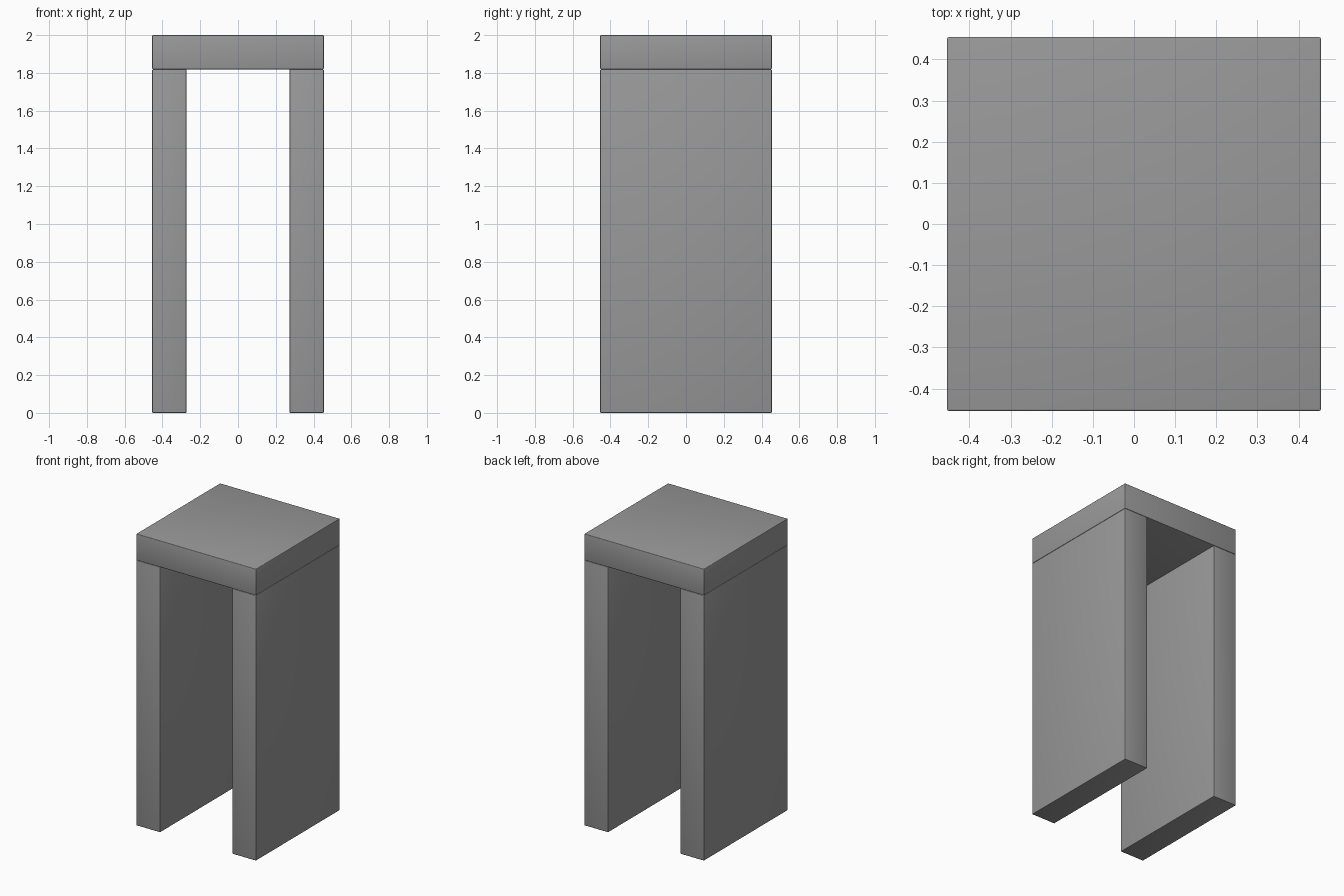
import bpy
import math

if "Cube" in bpy.data.objects:
    bpy.data.objects.remove(bpy.data.objects["Cube"])

W = 0.908      # footprint, square
T = 0.181      # slab thickness
H = 2.0        # overall height

# Dark grey stone
stone = bpy.data.materials.new("dark_stone")
stone.diffuse_color = (0.32, 0.32, 0.32, 1)
stone.use_nodes = True
stone.node_tree.nodes["Principled BSDF"].inputs["Base Color"].default_value = stone.diffuse_color


def block(name, size, centre):
    """Stone slab with very finely rounded edges."""
    bpy.ops.mesh.primitive_cube_add(size=1, location=centre)
    ob = bpy.context.object
    ob.name = name
    ob.scale = size
    bpy.ops.object.transform_apply(location=False, rotation=False, scale=True)
    ob.data.materials.append(stone)
    bevel = ob.modifiers.new("rounded_edges", 'BEVEL')
    bevel.width = 0.004
    bevel.segments = 3
    bpy.ops.object.modifier_apply(modifier=bevel.name)
    bpy.ops.object.shade_smooth_by_angle(angle=math.radians(35))
    return ob


# Two upright slabs
for side, name in ((-1, "left_upright"), (1, "right_upright")):
    block(name, (T, W, H - T), (side * (W - T) / 2, 0, (H - T) / 2))

# Lintel slab resting across them
block("top_lintel", (W, W, T), (0, 0, H - T / 2))
